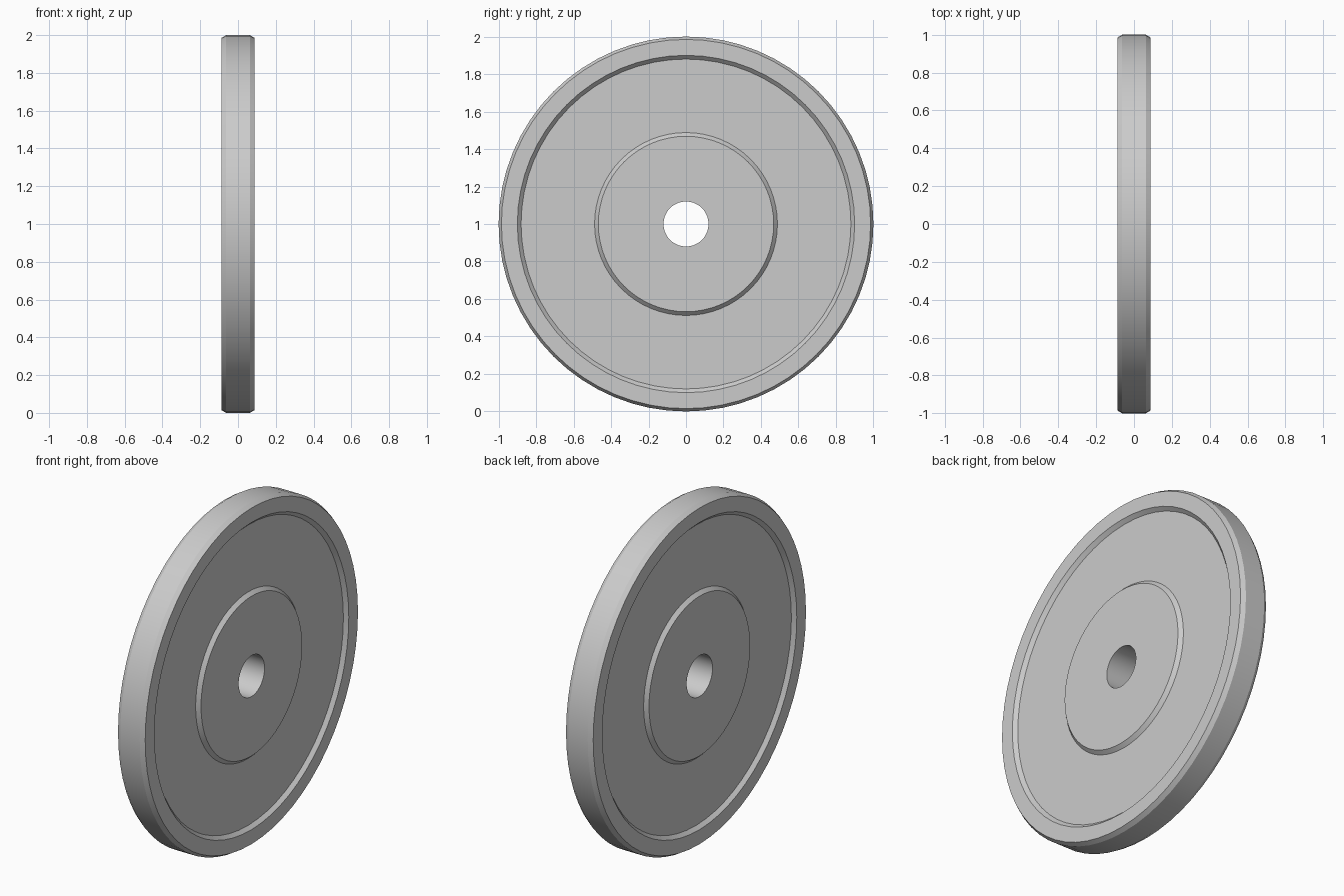
import bpy, bmesh, math

if "Cube" in bpy.data.objects:
    bpy.data.objects.remove(bpy.data.objects["Cube"])

SEGMENTS = 64

# Half profile as (x, radius): bore, raised hub, recessed web, rim, outer chamfer
half = [(0.088, 0.12), (0.088, 0.468), (0.067, 0.488), (0.067, 0.88),
        (0.088, 0.90), (0.088, 0.985), (0.063, 1.0)]
profile = half + [(-x, r) for x, r in reversed(half)]  # mirrored to the other face

# Revolve the closed profile around the x axis
bm = bmesh.new()
rings = []
for i in range(SEGMENTS):
    a = 2 * math.pi * i / SEGMENTS
    rings.append([bm.verts.new((x, r * math.sin(a), 1 + r * math.cos(a)))
                  for x, r in profile])
n = len(profile)
for i, ring in enumerate(rings):
    nxt = rings[(i + 1) % SEGMENTS]
    for j in range(n):
        k = (j + 1) % n
        bm.faces.new((ring[j], ring[k], nxt[k], nxt[j]))
bmesh.ops.recalc_face_normals(bm, faces=bm.faces)

mesh = bpy.data.meshes.new("weight_plate")
bm.to_mesh(mesh)
bm.free()
plate = bpy.data.objects.new("weight_plate", mesh)
bpy.context.collection.objects.link(plate)

# Smooth round surfaces, crisp profile edges
bpy.context.view_layer.objects.active = plate
plate.select_set(True)
bpy.ops.object.shade_smooth_by_angle(angle=math.radians(25))
